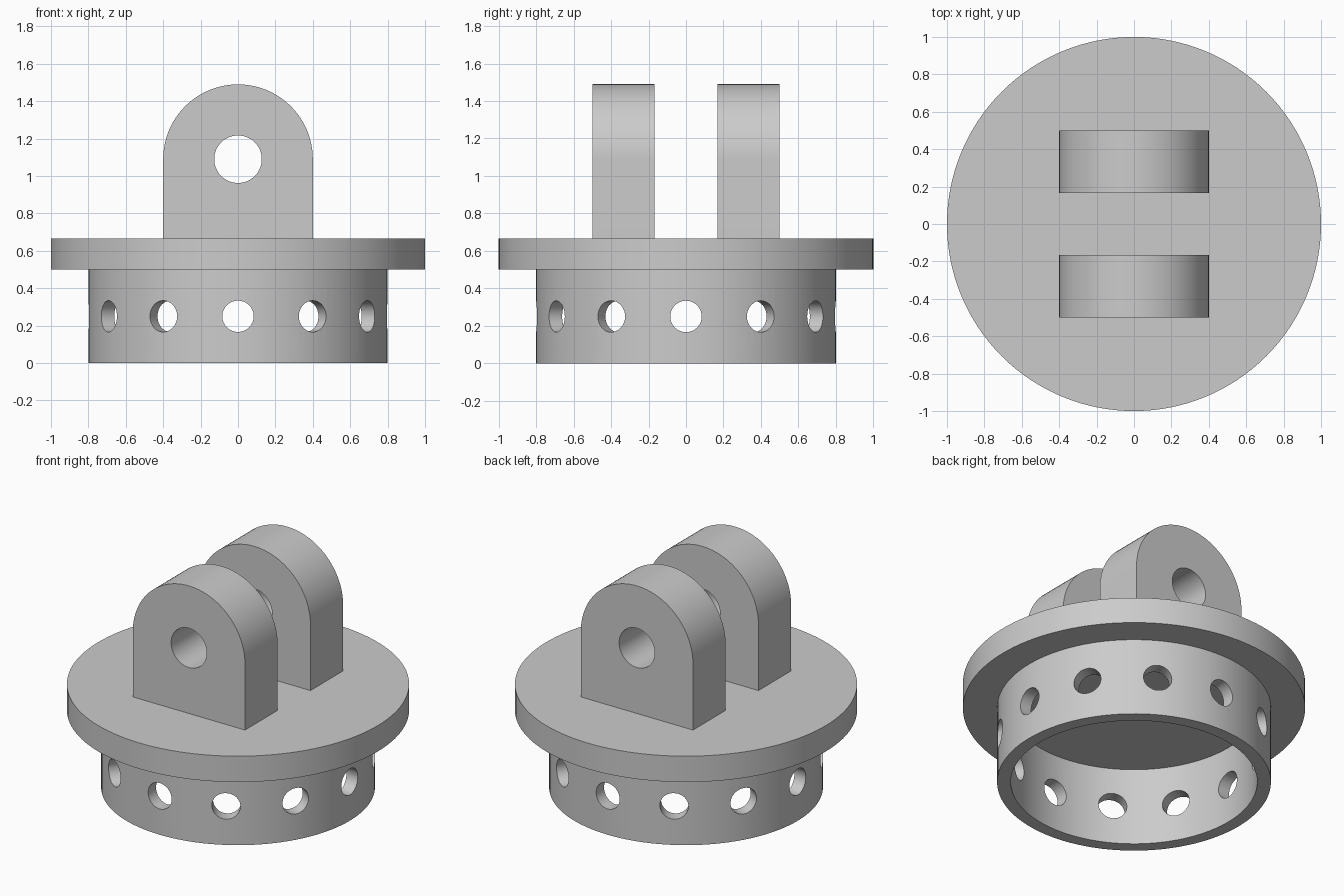
import bpy
import math
from mathutils import Matrix

cube = bpy.data.objects.get("Cube")
if cube:
    bpy.data.objects.remove(cube, do_unlink=True)

grey = bpy.data.materials.new("plain grey")
grey.use_nodes = True
COLOUR = (0.6, 0.6, 0.6, 1)
grey.diffuse_color = COLOUR
grey.node_tree.nodes["Principled BSDF"].inputs["Base Color"].default_value = COLOUR


def prism(name, profile, depth, matrix):
    """Extrude a closed 2D profile along its local z, then place it."""
    n = len(profile)
    verts = [(x, y, z) for z in (0, depth) for x, y in profile]
    faces = [list(range(n))[::-1], list(range(n, 2 * n))]
    faces += [(i, (i + 1) % n, n + (i + 1) % n, n + i) for i in range(n)]
    mesh = bpy.data.meshes.new(name)
    mesh.from_pydata(verts, [], faces)
    mesh.transform(matrix)
    mesh.materials.append(grey)
    obj = bpy.data.objects.new(name, mesh)
    bpy.context.collection.objects.link(obj)
    return obj


def arc(radius, start, end, steps, closed=False):
    count = steps if closed else steps + 1
    angles = [start + (end - start) * i / steps for i in range(count)]
    return [(radius * math.cos(a), radius * math.sin(a)) for a in angles]


def circle(radius, steps):
    return arc(radius, 0, math.tau, steps, closed=True)


def select(obj):
    bpy.ops.object.select_all(action='DESELECT')
    obj.select_set(True)
    bpy.context.view_layer.objects.active = obj


def cut(obj, cutter):
    cutter.hide_render = True
    select(obj)
    mod = obj.modifiers.new("cut", 'BOOLEAN')
    mod.operation = 'DIFFERENCE'
    mod.solver = 'EXACT'
    mod.object = cutter
    bpy.ops.object.modifier_apply(modifier=mod.name)
    bpy.data.objects.remove(cutter, do_unlink=True)


def finish(obj):
    select(obj)
    bpy.ops.object.shade_smooth_by_angle(angle=math.radians(30))


up = Matrix.Translation
# Turns local z to face -y, with local y pointing up
facing = Matrix.Rotation(math.pi / 2, 4, 'X')

# Flange disc
flange = prism("flange", circle(1, 128), 0.167, up((0, 0, 0.5)))
finish(flange)

# Hollow collar with twelve radial holes
collar = prism("collar", circle(0.8, 120), 0.5, up((0, 0, 0)))
cut(collar, prism("bore_cutter", circle(0.72, 120), 1, up((0, 0, -0.25))))
for k in range(6):
    spin = Matrix.Rotation(k * math.pi / 6, 4, 'Z')
    place = spin @ up((0, 1, 0.25)) @ facing
    cut(collar, prism("hole_cutter", circle(0.084, 32), 2, place))
finish(collar)

# Two round-topped lugs with a pin hole
lug_profile = [(-0.4, -0.423), (0.4, -0.423)] + arc(0.4, 0, math.pi, 48)
for name, back in (("front_lug", -0.167), ("back_lug", 0.5)):
    lug = prism(name, lug_profile, 0.333, up((0, back, 1.09)) @ facing)
    cut(lug, prism("pin_cutter", circle(0.127, 48), 0.6, up((0, back + 0.1, 1.09)) @ facing))
    finish(lug)
